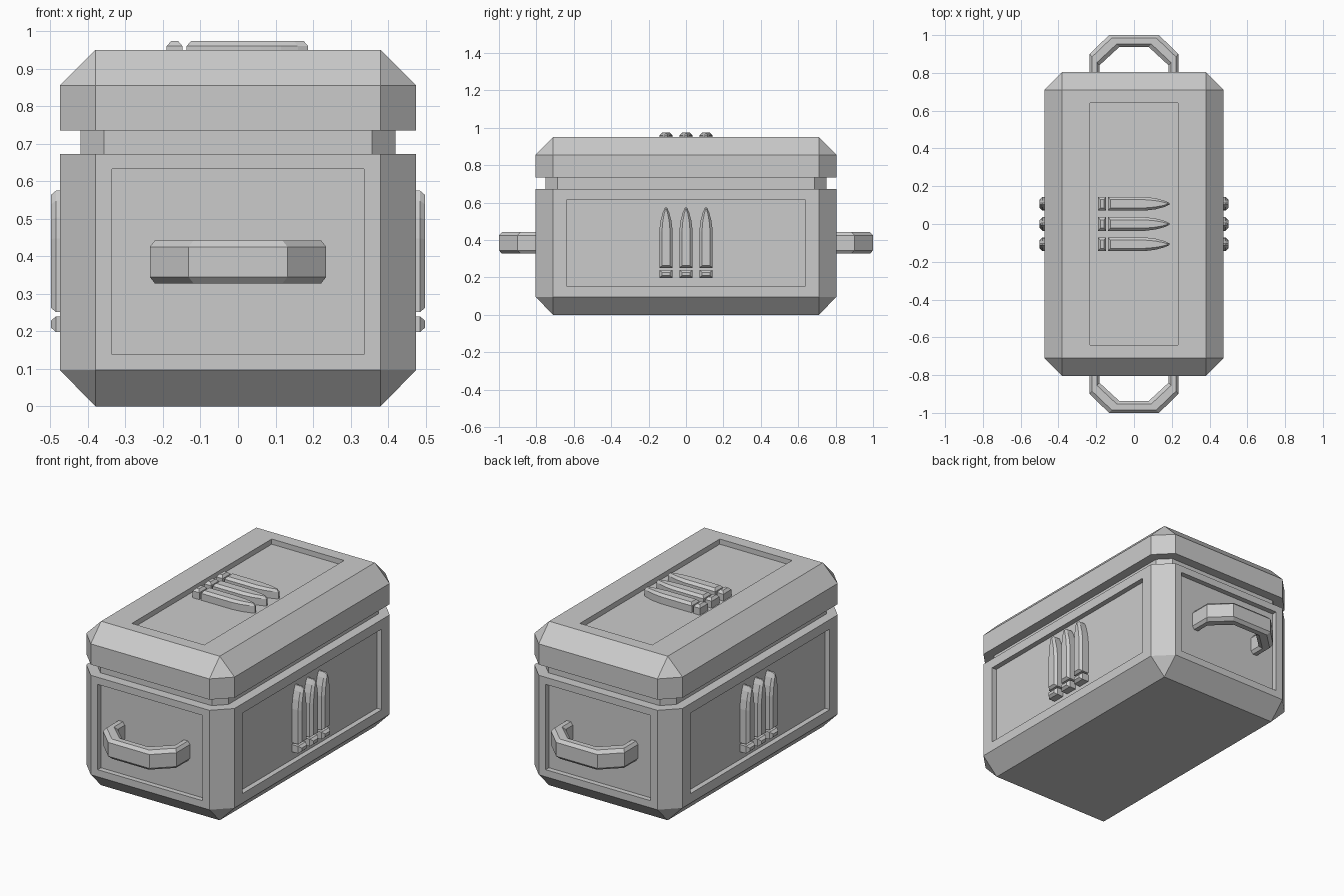
import bpy, bmesh
from mathutils import Matrix, Vector

if "Cube" in bpy.data.objects:
    bpy.data.objects.remove(bpy.data.objects["Cube"])

HX, HY, C = 0.475, 0.805, 0.095


def finish(bm, name, matrix=None):
    bmesh.ops.recalc_face_normals(bm, faces=bm.faces[:])
    me = bpy.data.meshes.new(name)
    bm.to_mesh(me)
    bm.free()
    ob = bpy.data.objects.new(name, me)
    bpy.context.collection.objects.link(ob)
    if matrix is not None:
        me.transform(matrix)
        if matrix.determinant() < 0:
            me.flip_normals()
    return ob


def skin(bm, rings, caps=True):
    """Bridge equal-length closed rings of points into a tube."""
    vs = [[bm.verts.new(p) for p in r] for r in rings]
    n = len(vs[0])
    for a, b in zip(vs, vs[1:]):
        for i in range(n):
            j = (i + 1) % n
            bm.faces.new((a[i], a[j], b[j], b[i]))
    if caps:
        bm.faces.new(vs[0][::-1])
        bm.faces.new(vs[-1])
    bmesh.ops.remove_doubles(bm, verts=bm.verts[:], dist=1e-5)
    bmesh.ops.recalc_face_normals(bm, faces=bm.faces[:])


def octagon(hx, hy, c, z):
    return [(hx - c, -hy, z), (hx, c - hy, z), (hx, hy - c, z), (hx - c, hy, z),
            (c - hx, hy, z), (-hx, hy - c, z), (-hx, c - hy, z), (c - hx, -hy, z)]


def panel(bm, normal, half, depth):
    """Sink a rectangular panel into the face pointing along normal."""
    bm.normal_update()
    f = next(f for f in bm.faces if f.normal.dot(Vector(normal)) > 0.999)
    mid = f.calc_center_median()
    bmesh.ops.inset_individual(bm, faces=[f], thickness=0.02)
    for v in f.verts:
        for k in range(3):
            if normal[k] == 0:
                v.co[k] = mid[k] + (half[k] if v.co[k] > mid[k] else -half[k])
    bm.normal_update()
    bmesh.ops.inset_individual(bm, faces=[f], thickness=0, depth=-depth)


# Lower box with recessed side panels
bm = bmesh.new()
skin(bm, [octagon(HX - C, HY - C, 0, 0), octagon(HX, HY, C, 0.097), octagon(HX, HY, C, 0.673)])
for s in (1, -1):
    panel(bm, (0, s, 0), (0.336, 0, 0.247), 0.03)
    panel(bm, (s, 0, 0), (0, 0.637, 0.233), 0.03)
finish(bm, "lower_box")

# Neck between box and lid
bm = bmesh.new()
skin(bm, [octagon(0.42, 0.75, 0.063, 0.673), octagon(0.42, 0.75, 0.063, 0.735)], caps=False)
finish(bm, "neck")

# Lid with recessed top panel
bm = bmesh.new()
skin(bm, [octagon(HX, HY, C, 0.735), octagon(HX, HY, C, 0.855), octagon(HX - C, HY - C, 0, 0.95)])
panel(bm, (0, 0, 1), (0.232, 0.64, 0), 0.03)
finish(bm, "lid")

# Carry handles: chamfered section swept between outer and inner outlines
outer = [(-0.235, -0.77), (-0.235, -0.9), (-0.132, -1), (0.132, -1), (0.235, -0.9), (0.235, -0.77)]
inner = [(-0.183, -0.77), (-0.183, -0.84), (-0.078, -0.937), (0.078, -0.937), (0.183, -0.84), (0.183, -0.77)]
section = [(0, 0.345), (0, 0.425), (0.25, 0.442), (0.75, 0.442),
           (1, 0.425), (1, 0.345), (0.75, 0.328), (0.25, 0.328)]
for side, turn in (("front", 0), ("back", 3.14159265)):
    bm = bmesh.new()
    skin(bm, [[(o[0] + (i[0] - o[0]) * t, o[1] + (i[1] - o[1]) * t, z) for t, z in section]
              for o, i in zip(outer, inner)])
    finish(bm, side + "_handle", Matrix.Rotation(turn, 4, 'Z'))

# Cartridge emblems: local x runs to the tip, local z points out of the panel
head = [(-0.137, 0.036), (0.06, 0.036), (0.115, 0.029), (0.16, 0.017), (0.187, 0.005)]
base = [(-0.19, 0.036), (-0.148, 0.036)]


def relief(bm, half):
    outline = [(x, -y) for x, y in half] + [(x, y) for x, y in reversed(half)]
    x0, x1 = half[0][0], half[-1][0]
    mid, k = (x0 + x1) / 2, 1 - 0.024 / (x1 - x0)
    part = bmesh.new()
    skin(part, [[(x, y, -0.03) for x, y in outline], [(x, y, 0.01) for x, y in outline],
                [(mid + (x - mid) * k, y * 0.6, 0.024) for x, y in outline]])
    tmp = bpy.data.meshes.new("tmp")
    part.to_mesh(tmp)
    part.free()
    bm.from_mesh(tmp)
    bpy.data.meshes.remove(tmp)


right = Matrix(((0, 0, 1, HX), (0, 1, 0, 0), (1, 0, 0, 0.388), (0, 0, 0, 1)))
places = {"top": Matrix.Translation((0, 0, 0.95)), "right": right,
          "left": Matrix.Scale(-1, 4, (1, 0, 0)) @ right}
for side, m in places.items():
    for n in (-1, 0, 1):
        bm = bmesh.new()
        relief(bm, head)
        relief(bm, base)
        finish(bm, f"{side}_cartridge_{n + 2}", m @ Matrix.Translation((0, n * 0.107, 0)))
